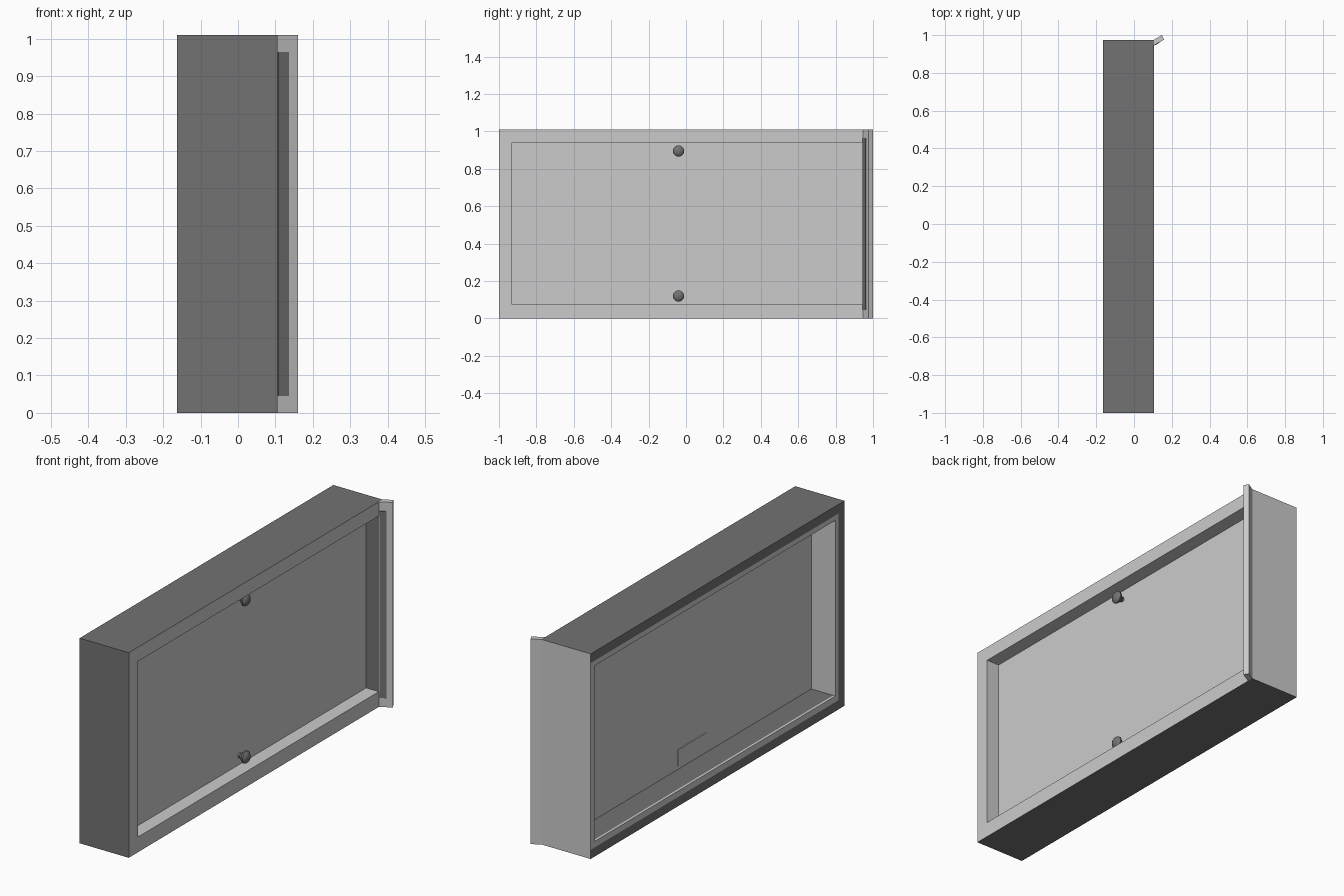
import bpy, bmesh, math

if "Cube" in bpy.data.objects:
    bpy.data.objects.remove(bpy.data.objects["Cube"])


def material(name, v):
    m = bpy.data.materials.new(name)
    m.diffuse_color = (v, v, v, 1)
    m.use_nodes = True
    m.node_tree.nodes["Principled BSDF"].inputs["Base Color"].default_value = m.diffuse_color
    return m


LIGHT = material("light grey", 0.60)
DARK = material("dark grey", 0.17)


def finish(name, bm, mats):
    bmesh.ops.recalc_face_normals(bm, faces=bm.faces)
    me = bpy.data.meshes.new(name)
    bm.to_mesh(me)
    bm.free()
    for m in mats:
        me.materials.append(m)
    ob = bpy.data.objects.new(name, me)
    bpy.context.collection.objects.link(ob)
    return ob


def box(name, lo, hi, mat):
    bm = bmesh.new()
    bmesh.ops.create_cube(bm, size=1)
    for v in bm.verts:
        v.co = [(a + b) / 2 + c * (b - a) for a, b, c in zip(lo, hi, v.co)]
    return finish(name, bm, [mat])


def prism(name, outline, z0, z1, mat):
    bm = bmesh.new()
    low = [bm.verts.new((x, y, z0)) for x, y in outline]
    top = [bm.verts.new((x, y, z1)) for x, y in outline]
    bm.faces.new(low)
    bm.faces.new(top)
    for i in range(len(low)):
        j = (i + 1) % len(low)
        bm.faces.new((low[i], low[j], top[j], top[i]))
    return finish(name, bm, [mat])


# Frame: rectangular rings (y0, y1, z0, z1) lofted around its cross-section
XF, XB = 0.105, -0.163
OUTER = (-1.0, 0.975, 0.0, 1.01)
MID = (-0.955, 0.974, 0.045, 0.965)
OPEN = (-0.93, 0.946, 0.075, 0.94)
PF, PB = 0.036, -0.032

# each strip to the next ring: colours for bottom, +y, top, -y sides (1 = dark)
rings = [
    (OPEN, PF, (0, 1, 0, 0)),      # front recess walls
    (OPEN, XF, (0, 0, 0, 0)),      # front face
    (OUTER, XF, (1, 0, 1, 1)),     # outside walls
    (OUTER, XB, (1, 0, 1, 1)),     # dark rear border
    (MID, XB, (0, 0, 0, 0)),       # light rear border
    (OPEN, XB, (0, 0, 0, 0)),      # light lip of the rear recess
    (OPEN, XB + 0.012, (1, 1, 1, 0)),  # rear recess walls
    (OPEN, PB, (0, 0, 0, 0)),      # hidden behind the panel edge
]
bm = bmesh.new()
loops = []
for (y0, y1, z0, z1), x, _ in rings:
    loops.append([bm.verts.new((x, y, z)) for y, z in
                  ((y0, z0), (y1, z0), (y1, z1), (y0, z1))])
for k, (_, _, cols) in enumerate(rings):
    a, b = loops[k], loops[(k + 1) % len(loops)]
    for i in range(4):
        j = (i + 1) % 4
        f = bm.faces.new((a[i], a[j], b[j], b[i]))
        f.material_index = cols[i]
finish("frame", bm, [LIGHT, DARK])

# Panel inside the frame and small plate on its back
box("panel", (PB, OPEN[0], OPEN[2]), (PF, OPEN[1], OPEN[3]), LIGHT)
box("back_plate", (PB - 0.003, -0.114, 0.095), (PB, 0.113, 0.173), LIGHT)

# Angled flap at the end, with a dark strip on its inner face
prism("end_flap", [(0.105, 0.946), (0.16, 0.976), (0.1465, 1.0), (0.105, 0.975)],
      0, 1.01, LIGHT)
prism("flap_strip", [(0.107, 0.947), (0.135, 0.9625), (0.1365, 0.960), (0.1085, 0.9445)],
      0.045, 0.965, DARK)

# Flared knobs on the panel
profile = [(PF - 0.002, 0.012), (0.045, 0.012), (0.066, 0.030), (0.073, 0.030),
           (0.082, 0.022), (0.087, 0.010)]
N = 20
for name, z in (("lower_knob", 0.12), ("upper_knob", 0.895)):
    bm = bmesh.new()
    circles = []
    for x, r in profile:
        circles.append([bm.verts.new((x, -0.04 + r * math.cos(2 * math.pi * i / N),
                                      z + r * math.sin(2 * math.pi * i / N)))
                        for i in range(N)])
    for a, b in zip(circles, circles[1:]):
        for i in range(N):
            j = (i + 1) % N
            bm.faces.new((a[i], a[j], b[j], b[i]))
    bm.faces.new(circles[0])
    bm.faces.new(circles[-1])
    ob = finish(name, bm, [DARK])
    bpy.context.view_layer.objects.active = ob
    bpy.ops.object.select_all(action='DESELECT')
    ob.select_set(True)
    bpy.ops.object.shade_smooth_by_angle(angle=math.radians(40))
